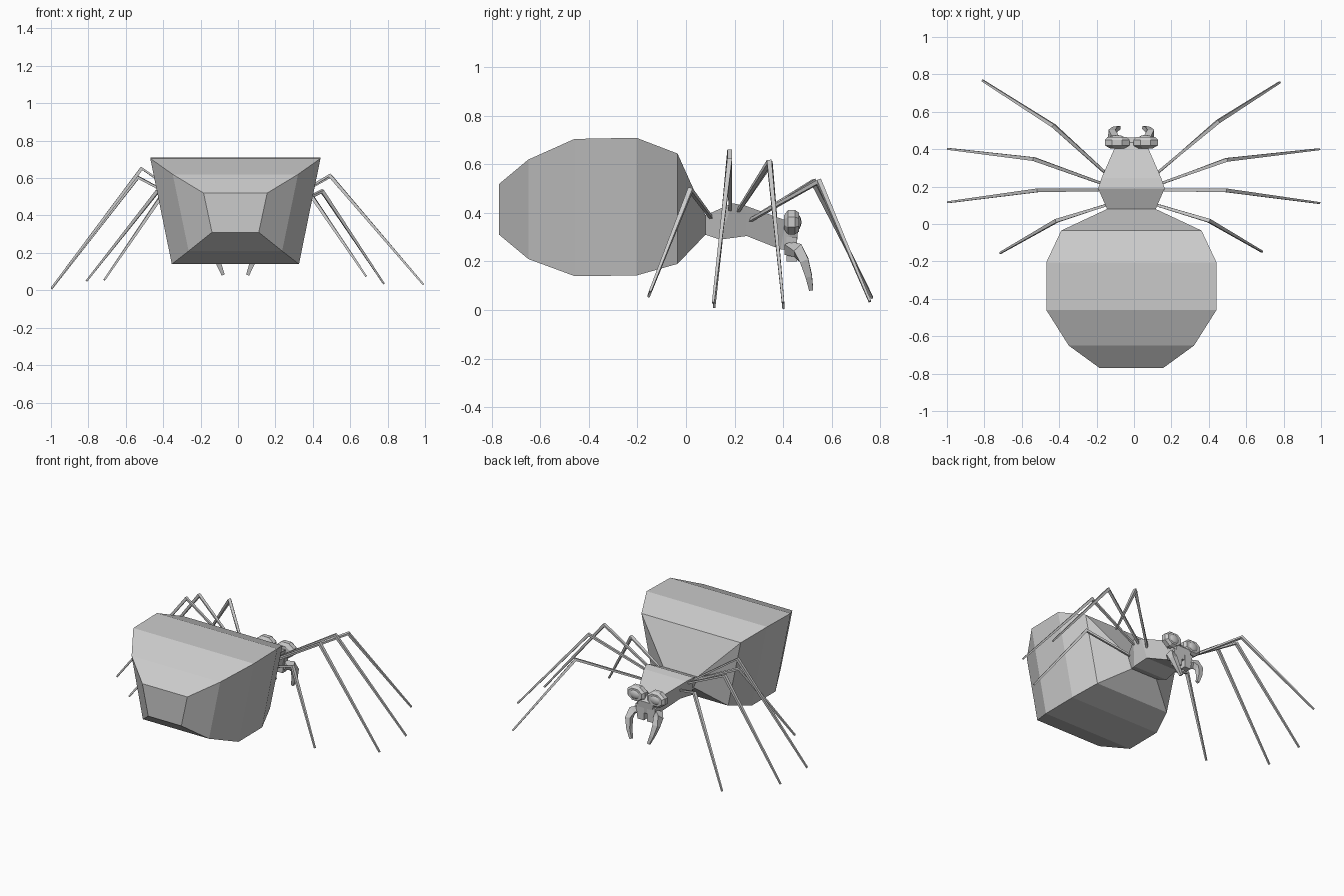
import bpy, bmesh
from math import cos, sin, pi
from mathutils import Vector

if "Cube" in bpy.data.objects:
    bpy.data.objects.remove(bpy.data.objects["Cube"])

CX = -0.014  # body axis


def loft(name, rings):
    """Skin a list of equal-length point rings and cap both ends."""
    bm = bmesh.new()
    vr = [[bm.verts.new(p) for p in r] for r in rings]
    n = len(vr[0])
    for a, b in zip(vr, vr[1:]):
        for i in range(n):
            j = (i + 1) % n
            bm.faces.new((a[i], a[j], b[j], b[i]))
    bm.faces.new(vr[0])
    bm.faces.new(vr[-1])
    bmesh.ops.recalc_face_normals(bm, faces=bm.faces)
    me = bpy.data.meshes.new(name)
    bm.to_mesh(me)
    bm.free()
    ob = bpy.data.objects.new(name, me)
    bpy.context.collection.objects.link(ob)
    return ob


def trapezoids(sections):
    """Sections are (y top, y bottom, half width top, half width bottom, z top, z bottom)."""
    return [[(CX - wt, yt, zt), (CX + wt, yt, zt), (CX + wb, yb, zb), (CX - wb, yb, zb)]
            for yt, yb, wt, wb, zt, zb in sections]


def tube(name, path, radii, sides=4):
    """Tapered tube along a bent path."""
    pts = [Vector(p) for p in path]
    rings = []
    for i, p in enumerate(pts):
        t = (pts[min(i + 1, len(pts) - 1)] - pts[max(i - 1, 0)]).normalized()
        u = t.cross(Vector((0, 1, 0)))
        if u.length < 0.3:
            u = t.cross(Vector((1, 0, 0)))
        u.normalize()
        v = t.cross(u)
        rings.append([p + radii[i] * (u * cos(a) + v * sin(a))
                      for a in (2 * pi * (k + 0.5) / sides for k in range(sides))])
    return loft(name, rings)


# Abdomen: faceted trapezoid barrel
loft("abdomen", trapezoids([
    (-0.77, -0.77, 0.17, 0.125, 0.52, 0.31),
    (-0.65, -0.65, 0.335, 0.25, 0.62, 0.21),
    (-0.46, -0.46, 0.455, 0.34, 0.705, 0.14),
    (-0.205, -0.205, 0.455, 0.34, 0.71, 0.142),
    (-0.035, -0.035, 0.375, 0.28, 0.645, 0.19),
    (0.08, 0.08, 0.13, 0.10, 0.39, 0.31)]))

# Thorax
loft("thorax", trapezoids([
    (0.08, 0.08, 0.13, 0.10, 0.39, 0.31),
    (0.19, 0.14, 0.178, 0.13, 0.44, 0.29),
    (0.245, 0.25, 0.16, 0.12, 0.43, 0.305),
    (0.41, 0.39, 0.088, 0.065, 0.37, 0.25)]))

# Face below and between the eyes
loft("face", trapezoids([
    (0.39, 0.39, 0.088, 0.065, 0.37, 0.25),
    (0.435, 0.42, 0.085, 0.06, 0.36, 0.25),
    (0.462, 0.455, 0.06, 0.05, 0.33, 0.25)]))

for side, s in (("left", -1), ("right", 1)):
    # Eyes: octagonal rim with a domed lens
    ex, ez = CX + s * 0.076, 0.362
    profile = [(0.6, 0.405), (1, 0.42), (1, 0.45), (0.78, 0.466)]
    loft(side + "_eye_rim", [[(ex + 0.071 * r * cos(a), y, ez + 0.054 * r * sin(a))
         for a in (2 * pi * (k + 0.5) / 8 for k in range(8))] for r, y in profile])
    bpy.ops.mesh.primitive_uv_sphere_add(segments=12, ring_count=8, radius=1,
                                         location=(ex, 0.45, ez))
    lens = bpy.context.object
    lens.name = side + "_eye_lens"
    lens.scale = (0.046, 0.026, 0.037)
    bpy.ops.object.shade_smooth()

    # Jaw blocks and curved fangs
    loft(side + "_jaw", [[(CX + s * x, y, z) for x, y in
         ((0.012, 0.415), (w, 0.415), (w, 0.458), (0.012, 0.458))]
         for z, w in ((0.30, 0.075), (0.20, 0.06))])
    tube(side + "_fang", [(CX + s * x, y, z) for x, y, z in
         ((0.07, 0.42, 0.255), (0.098, 0.46, 0.245), (0.103, 0.487, 0.205),
          (0.088, 0.506, 0.14), (0.066, 0.516, 0.083))],
         (0.032, 0.032, 0.026, 0.019, 0.012))

# Legs: hip, knee and tip, each pair slightly uneven
hips = [(0.13, 0.265, 0.37), (0.14, 0.21, 0.40), (0.14, 0.182, 0.40), (0.10, 0.112, 0.37)]
right = [((0.45, 0.548, 0.53), (0.78, 0.758, 0.035)),
         ((0.495, 0.343, 0.61), (0.992, 0.40, 0.03)),
         ((0.49, 0.18, 0.615), (0.992, 0.112, 0.03)),
         ((0.40, 0.018, 0.495), (0.685, -0.148, 0.075))]
left = [((-0.43, 0.525, 0.53), (-0.81, 0.767, 0.05)),
        ((-0.535, 0.347, 0.605), (-0.997, 0.402, 0.008)),
        ((-0.515, 0.18, 0.652), (-0.997, 0.116, 0.012)),
        ((-0.415, 0.017, 0.495), (-0.715, -0.155, 0.055))]
for side, s, legs in (("left", -1, left), ("right", 1, right)):
    for i, ((hx, hy, hz), (knee, tip)) in enumerate(zip(hips, legs)):
        tube(f"{side}_leg_{i + 1}", [(CX + s * hx, hy, hz), knee, tip],
             (0.009, 0.014, 0.007))
